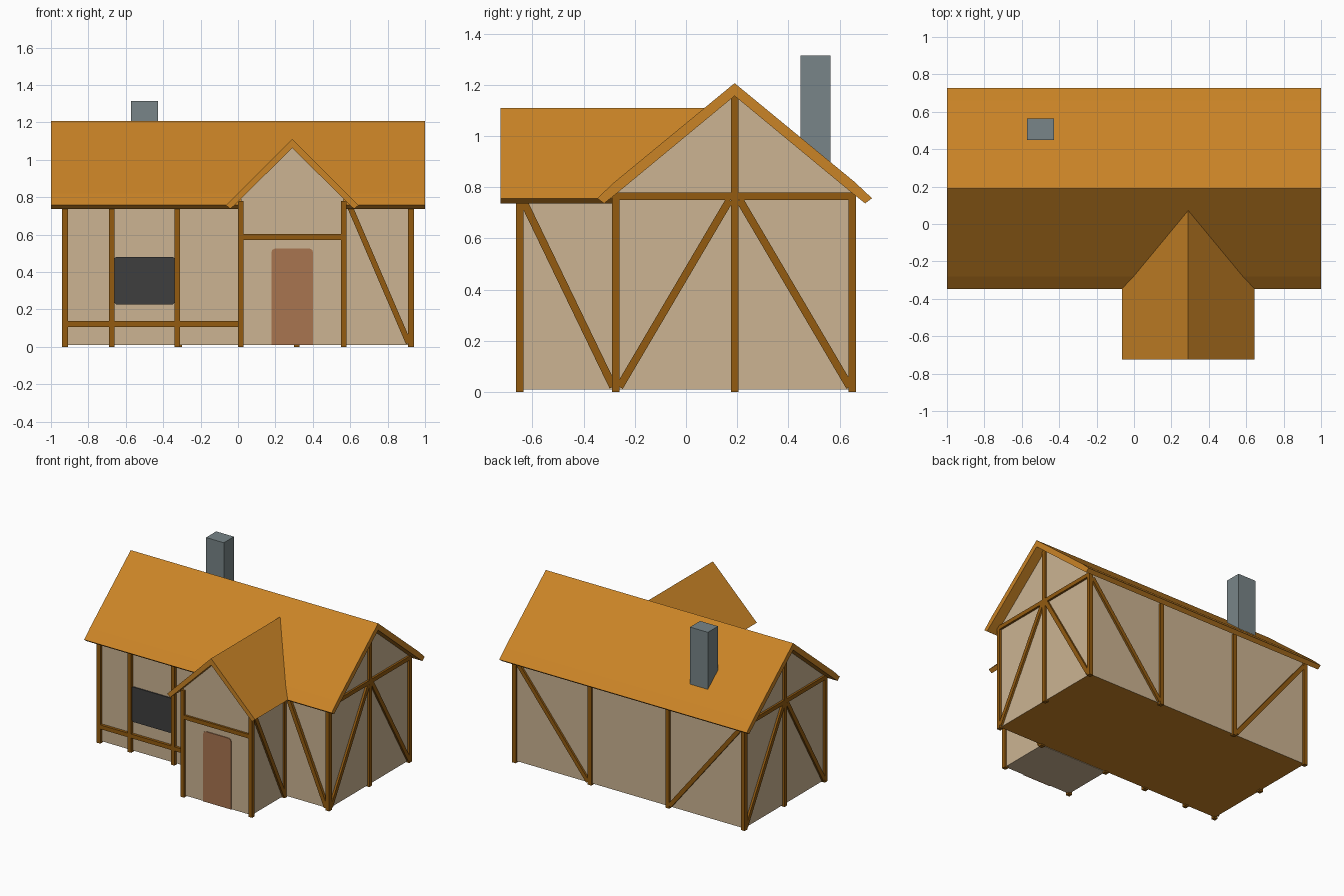
import bpy
import bmesh
from mathutils import Vector

if "Cube" in bpy.data.objects:
    bpy.data.objects.remove(bpy.data.objects["Cube"], do_unlink=True)


def material(name, r, g, b):
    """Flat colour from sRGB bytes."""
    lin = [((c / 255 + 0.055) / 1.055) ** 2.4 for c in (r, g, b)] + [1]
    m = bpy.data.materials.new(name)
    m.use_nodes = True
    m.diffuse_color = lin
    m.node_tree.nodes["Principled BSDF"].inputs["Base Color"].default_value = lin
    return m


PLASTER = material("plaster", 204, 180, 146)
TIMBER = material("dark timber", 147, 91, 16)
ROOF = material("roof amber", 202, 132, 38)
STONE = material("chimney grey", 120, 133, 136)
GLASS = material("window dark", 62, 62, 63)
DOOR = material("door brown", 169, 117, 80)


def prism(name, points, axis, lo, hi, mat):
    """Extrude a (horizontal, z) outline along x or y."""
    bm = bmesh.new()
    rings = []
    for d in (lo, hi):
        rings.append([bm.verts.new((d, u, z) if axis == "x" else (u, d, z)) for u, z in points])
        bm.faces.new(rings[-1])
    for i in range(len(points)):
        j = (i + 1) % len(points)
        bm.faces.new((rings[0][i], rings[0][j], rings[1][j], rings[1][i]))
    bmesh.ops.recalc_face_normals(bm, faces=bm.faces)
    mesh = bpy.data.meshes.new(name)
    bm.to_mesh(mesh)
    bm.free()
    mesh.materials.append(mat)
    obj = bpy.data.objects.new(name, mesh)
    bpy.context.collection.objects.link(obj)
    return obj


def beam(name, a, b, axis, at, w=0.03):
    """Square timber from a to b lying in the wall plane at the given depth."""
    a, b = Vector(a), Vector(b)
    d = (b - a).normalized() * w / 2
    n = Vector((-d.y, d.x))
    return prism(name, [a + n, b + n, b - n, a - n], axis, at - w / 2, at + w / 2, TIMBER)


def house(center, half, eave, apex):
    return [(center - half, 0.01), (center + half, 0.01), (center + half, eave),
            (center, apex), (center - half, eave)]


def gable_roof(center, outer, inner):
    """Mirrored roof section: outer and inner lines run from ridge to eave."""
    right = [(center + u, z) for u, z in outer] + [(center + u, z) for u, z in reversed(inner)]
    left = [(2 * center - u, z) for u, z in right]
    return right + left[::-1][1:-1]


def plate(name, x0, x1, z0, z1, wall, mat, r=0.012, bottom=True):
    """Thin painted panel on a front wall with clipped corners."""
    pts = [(x0 + r, z0), (x1 - r, z0), (x1, z0 + r)] if bottom else [(x0, z0), (x1, z0)]
    pts += [(x1, z1 - r), (x1 - r * 0.3, z1 - r * 0.3), (x1 - r, z1),
            (x0 + r, z1), (x0 + r * 0.3, z1 - r * 0.3), (x0, z1 - r)]
    if bottom:
        pts.append((x0, z0 + r))
    return prism(name, pts, "y", wall - 0.006, wall + 0.002, mat)


END, FRONT, BACK, RIDGE = 0.925, -0.275, 0.65, 0.19
PORCH_FRONT, PORCH_X, PORCH_HALF = -0.65, 0.29, 0.275

# Plaster bodies; the main one has a brown floor
main = prism("main_walls", house(RIDGE, BACK - RIDGE, 0.785, 1.17), "x", -END, END, PLASTER)
main.data.materials.append(ROOF)
for f in main.data.polygons:
    if f.normal.z < -0.9:
        f.material_index = 1
prism("porch_walls", house(PORCH_X, PORCH_HALF, 0.795, 1.07), "y", PORCH_FRONT, FRONT, PLASTER)

# Roofs
prism("main_roof", gable_roof(RIDGE, [(0, 1.207), (0.47, 0.82), (0.537, 0.757)],
                              [(0, 1.157), (0.45, 0.785), (0.51, 0.737)]), "x", -1, 1, ROOF)
prism("porch_roof", gable_roof(PORCH_X, [(0, 1.11), (0.355, 0.757)],
                               [(0, 1.062), (0.33, 0.737)]), "y", -0.725, 0.077, ROOF)

# Chimney
prism("chimney", [(-0.572, 0.8), (-0.428, 0.8), (-0.428, 1.315), (-0.572, 1.315)],
      "y", 0.448, 0.565, STONE)

# Gable end framing
for side, x in (("right", END), ("left", -END)):
    for label, y, top in (("front", FRONT, 0.775), ("middle", RIDGE, 1.165), ("back", BACK, 0.775)):
        beam(f"{side}_{label}_post", (y, 0), (y, top), "x", x)
    beam(f"{side}_tie_beam", (FRONT, 0.765), (BACK, 0.765), "x", x)
    for label, s in (("front", -1), ("back", 1)):
        beam(f"{side}_{label}_brace", (RIDGE + s * 0.45, 0.02), (RIDGE + s * 0.02, 0.75), "x", x)

# Front wall framing
for i, x in enumerate((-0.675, -0.325)):
    beam(f"front_post_{i}", (x, 0), (x, 0.765), "y", FRONT)
beam("front_rail", (-END, 0.122), (0.015, 0.122), "y", FRONT)
beam("front_brace", (0.60, 0.745), (0.912, 0.02), "y", FRONT)

# Back wall framing
for side, s in (("right", 1), ("left", -1)):
    beam(f"back_{side}_post", (s * 0.315, 0), (s * 0.315, 0.765), "y", BACK)
    beam(f"back_{side}_brace", (s * 0.91, 0.745), (s * 0.33, 0.02), "y", BACK)

# Porch framing
for side, s in (("right", 1), ("left", -1)):
    x = PORCH_X + s * PORCH_HALF
    beam(f"porch_{side}_front_post", (PORCH_FRONT, 0), (PORCH_FRONT, 0.78), "x", x)
    beam(f"porch_{side}_back_post", (FRONT, 0), (FRONT, 0.78), "x", x)
    beam(f"porch_{side}_brace", (-0.635, 0.745), (-0.285, 0.02), "x", x)
beam("porch_tie_beam", (0.015, 0.587), (0.565, 0.587), "y", PORCH_FRONT)

# Window and door
plate("window", -0.662, -0.338, 0.225, 0.48, FRONT, GLASS)
plate("door", 0.178, 0.402, 0.01, 0.525, PORCH_FRONT, DOOR, r=0.02, bottom=False)
